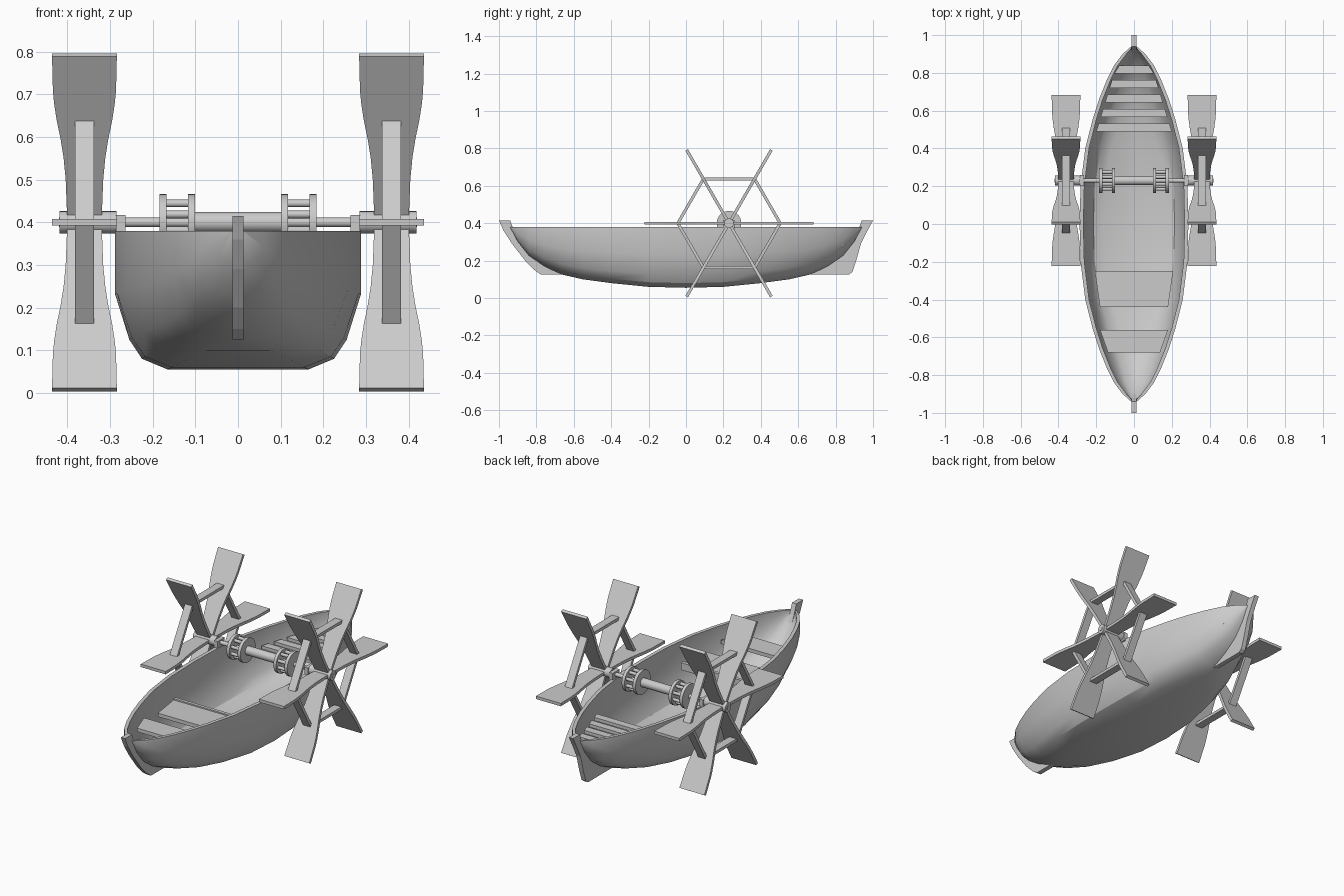
import bpy, bmesh, math
from mathutils import Matrix, Vector

cube = bpy.data.objects.get("Cube")
if cube:
    bpy.data.objects.remove(cube, do_unlink=True)

grey = bpy.data.materials.new("plain grey")
grey.use_nodes = True
grey.diffuse_color = (0.6, 0.6, 0.6, 1)
grey.node_tree.nodes["Principled BSDF"].inputs["Base Color"].default_value = (0.6, 0.6, 0.6, 1)

AXLE_Y, AXLE_Z, RIM_Z = 0.23, 0.40, 0.38
HUB = Vector((0, AXLE_Y, AXLE_Z))


def finish(name, bm, smooth=False):
    bmesh.ops.recalc_face_normals(bm, faces=bm.faces[:])
    mesh = bpy.data.meshes.new(name)
    bm.to_mesh(mesh)
    bm.free()
    mesh.materials.append(grey)
    obj = bpy.data.objects.new(name, mesh)
    bpy.context.collection.objects.link(obj)
    if smooth:
        bpy.ops.object.select_all(action='DESELECT')
        obj.select_set(True)
        bpy.context.view_layer.objects.active = obj
        bpy.ops.object.shade_smooth_by_angle(angle=math.radians(32))
    return obj


def prism(name, points, depth):
    """Extrude a closed outline of 3D points by the depth vector."""
    bm = bmesh.new()
    face = bm.faces.new([bm.verts.new(p) for p in points])
    ext = bmesh.ops.extrude_face_region(bm, geom=[face])
    verts = [v for v in ext["geom"] if isinstance(v, bmesh.types.BMVert)]
    bmesh.ops.translate(bm, verts=verts, vec=depth)
    return finish(name, bm)


def box(name, centre, size, turn=0):
    bm = bmesh.new()
    mat = Matrix.Translation(centre) @ Matrix.Rotation(turn, 4, 'X') @ Matrix.Diagonal((*size, 1))
    bmesh.ops.create_cube(bm, size=1, matrix=mat)
    return finish(name, bm)


def rod(name, x0, x1, radius, y=AXLE_Y, z=AXLE_Z, sides=24):
    bm = bmesh.new()
    mat = Matrix.Translation(((x0 + x1) / 2, y, z)) @ Matrix.Rotation(math.pi / 2, 4, 'Y')
    bmesh.ops.create_cone(bm, cap_ends=True, segments=sides, radius1=radius,
                          radius2=radius, depth=abs(x1 - x0), matrix=mat)
    return finish(name, bm, True)


# Hull: lofted stations of distance, half width, bottom height, floor half width
half = [(0, .288, .055, .165), (.2, .283, .06, .155), (.4, .258, .08, .12),
        (.55, .22, .1, .075), (.66, .185, .125, .02), (.76, .145, .17, .006),
        (.84, .105, .225, .004), (.9, .06, .3, .003), (.94, .015, .376, .002)]
stations = [(-y, w, b, f) for y, w, b, f in half[:0:-1]] + half
BILGE = [(0, 0), (.49, .077), (.73, .215), (1, .54), (1, 1)]


def section(y, w, b, f, inset):
    w, b = max(w - inset, .004), min(b + inset, RIM_Z - .002)
    f = min(f, w * .9)
    side = [(f + (w - f) * s, y, b + (RIM_Z - b) * t) for s, t in BILGE]
    return [(-x, y, z) for x, y, z in reversed(side)] + [(0, y, b)] + side


bm = bmesh.new()
loops = []
for st in stations:
    ring = section(*st, 0) + section(*st, .02)[::-1]
    loops.append([bm.verts.new(p) for p in ring])
n = len(loops[0])
for a, b in zip(loops, loops[1:]):
    for i in range(n):
        j = (i + 1) % n
        bm.faces.new((a[i], a[j], b[j], b[i]))
for end in (loops[0], loops[-1]):
    for i in range(n // 2 - 1):
        bm.faces.new((end[i], end[i + 1], end[n - 2 - i], end[n - 1 - i]))
finish("hull", bm, True)

# Stem and stern posts, hugging the curved ends of the hull
inner = [(.62, .125), (.74, .165), (.83, .225), (.89, .3), (.92, .36), (.94, .415)]
outers = {"bow_post": (-1, [(1, .415), (.975, .36), (.93, .29), (.86, .2), (.81, .15), (.775, .125)]),
          "stern_post": (1, [(1, .415), (.97, .36), (.935, .29), (.91, .2), (.89, .14), (.87, .125)])}
for name, (sign, outer) in outers.items():
    prism(name, [(-.013, sign * y, z) for y, z in inner + outer], Vector((.026, 0, 0)))


# Benches and slats, tapered to the hull
def plank(name, y0, w0, y1, w1, z, thick):
    prism(name, [(-w0, y0, z), (w0, y0, z), (w1, y1, z), (-w1, y1, z)], Vector((0, 0, -thick)))


plank("middle_bench", -.44, .18, -.265, .205, .29, .02)
plank("middle_bench_lip", -.268, .207, -.25, .207, .297, .04)
plank("bow_bench", -.68, .138, -.56, .18, .31, .02)
for k in range(5):
    y, w = .49 + .077 * k, .2 - .0235 * k
    plank(f"stern_slat_{k + 1}", y, w, y + .042, w - .013, .3, .018)

# Axle
rod("axle", -.42, .42, .011)
rod("axle_barrel", -.11, .11, .024)

# Paddle blade outline: radius and half width
BLADE = [(0, .04), (.12, .044), (.18, .049), (.23, .056), (.28, .065),
         (.325, .071), (.36, .074), (.453, .076)]

for side, sx in (("left", 1), ("right", -1)):
    # Lantern drum: two flanges joined by pegs
    for k, x in enumerate((.109, .176)):
        rod(f"{side}_drum_flange_{k + 1}", sx * (x - .0085), sx * (x + .0085), .066, sides=32)
    for k in range(8):
        a = math.tau * (k + .5) / 8
        rod(f"{side}_drum_peg_{k + 1}", sx * .11, sx * .175, .009,
            AXLE_Y + .048 * math.cos(a), AXLE_Z + .048 * math.sin(a), 12)

    # Axle bearing on the rim, and wheel hub
    box(f"{side}_bearing", (sx * .275, AXLE_Y, .392), (.022, .06, .05))
    rod(f"{side}_hub", sx * .285, sx * .418, .026)

    # Paddle wheel: three double blades and six struts
    cx = sx * .36
    for k in range(3):
        a = math.pi * k / 3
        out = Vector((0, math.cos(a), math.sin(a)))
        across = Vector((0, -math.sin(a), math.cos(a))) * .016
        right = [(r, w) for r, w in BLADE]
        right = [(-r, w) for r, w in reversed(right[1:])] + right
        outline = right + [(r, -w) for r, w in reversed(right)]
        prism(f"{side}_paddle_{k + 1}",
              [HUB + Vector((cx + w, 0, 0)) + out * r - across / 2 for r, w in outline], across)
    for k in range(6):
        a = math.pi * (k + .5) / 3
        centre = HUB + Vector((cx, .237 * math.cos(a), .237 * math.sin(a)))
        box(f"{side}_strut_{k + 1}", centre, (.044, .016, .268), a)
